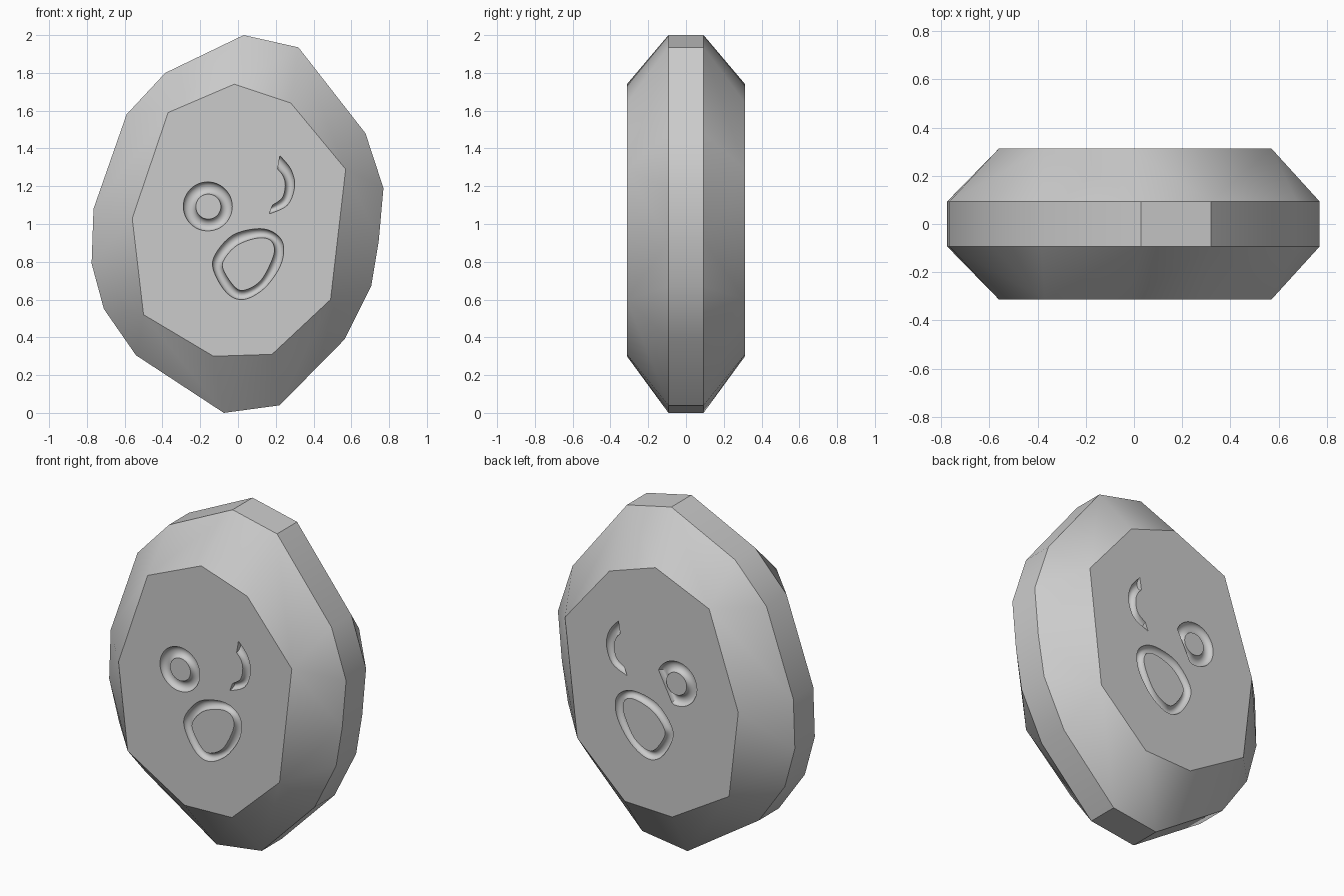
import bpy, bmesh
from math import sin, cos, pi
from mathutils import Vector

if "Cube" in bpy.data.objects:
    bpy.data.objects.remove(bpy.data.objects["Cube"])

HALF = 0.313   # half depth at the flat faces
RIM = 0.093    # half depth of the outer rim band
DEPTH = 0.03   # carving depth


def spline(pts, closed, n=5):
    """Smooth a list of 2D points with Catmull-Rom interpolation."""
    p = [Vector(q) for q in pts]
    c = len(p)
    get = (lambda i: p[i % c]) if closed else (lambda i: p[max(0, min(c - 1, i))])
    out = []
    for i in range(c if closed else c - 1):
        a, b, d, e = (get(i + k) for k in (-1, 0, 1, 2))
        for s in range(n):
            t = s / n
            out.append(0.5 * (2*b + (d - a)*t + (2*a - 5*b + 4*d - e)*t*t
                              + (3*b - a - 3*d + e)*t**3))
    if not closed:
        out.append(p[-1])
    return out


def groove(bm, outer, inner, y, closed=True, seg=24):
    """Add a rounded tube spanning between two border lines, centred at depth y."""
    rings = []
    for o, i in zip(outer, inner):
        m, h = (o + i) / 2, (o - i) / 2
        ring = []
        for k in range(seg):
            a = 2 * pi * (k + 0.5) / seg
            q = m + h * cos(a)
            ring.append(bm.verts.new((q.x, y + DEPTH * sin(a), q.y)))
        rings.append(ring)
    n = len(rings)
    for r in range(n if closed else n - 1):
        a, b = rings[r], rings[(r + 1) % n]
        for k in range(seg):
            j = (k + 1) % seg
            bm.faces.new((a[k], a[j], b[j], b[k]))
    if not closed:
        bm.faces.new(rings[0])
        bm.faces.new(rings[-1])


def to_object(bm, name):
    bmesh.ops.recalc_face_normals(bm, faces=bm.faces)
    me = bpy.data.meshes.new(name)
    bm.to_mesh(me)
    bm.free()
    ob = bpy.data.objects.new(name, me)
    bpy.context.collection.objects.link(ob)
    return ob


# Stone body: hull of the wide rim band and the two smaller flat faces
rim = [(.03, 2), (.32, 1.935), (.675, 1.48), (.77, 1.19), (.745, .91), (.705, .67),
       (.565, .39), (.22, .04), (-.075, 0), (-.54, .305), (-.71, .55), (-.775, .79),
       (-.765, 1.08), (-.59, 1.58), (-.385, 1.8)]
face = [(-.02, 1.74), (.28, 1.64), (.57, 1.29), (.49, .6), (.18, .31),
        (-.13, .3), (-.5, .52), (-.56, 1.03), (-.37, 1.59)]
bm = bmesh.new()
for side in (-1, 1):
    for pts, y in ((rim, RIM), (face, HALF)):
        for x, z in pts:
            bm.verts.new((x, side * y, z))
bmesh.ops.convex_hull(bm, input=bm.verts)
bmesh.ops.dissolve_limit(bm, angle_limit=0.005, verts=bm.verts, edges=bm.edges)
stone = to_object(bm, "face_stone")

# Carved features, repeated on front and back
mouth_out = [(.1, .975), (.19, .955), (.24, .89), (.225, .78), (.14, .66),
             (.03, .6), (-.06, .635), (-.13, .755), (-.12, .84), (-.03, .94)]
mouth_in = [(.1, .925), (.165, .918), (.192, .875), (.18, .81), (.12, .7),
            (.035, .65), (-.02, .67), (-.08, .765), (-.065, .825), (0, .89)]
wink_out = [(.222, 1.362), (.28, 1.29), (.3, 1.2), (.262, 1.1), (.165, 1.053)]
wink_in = [(.21, 1.29), (.238, 1.255), (.25, 1.205), (.235, 1.14), (.183, 1.1)]
bm = bmesh.new()
for side in (-1, 1):
    y = side * HALF
    groove(bm, spline(mouth_out, True), spline(mouth_in, True), y)
    groove(bm, spline(wink_out, False), spline(wink_in, False), y, closed=False)
    # Round eye; the back one has a straight cut on one side
    eye_out, eye_in = [], []
    for k in range(48):
        a = 2 * pi * k / 48
        d = Vector((cos(a), sin(a)))
        reach = d.dot(Vector((.89, -.456)))
        r = min(.13, .084 / reach) if side > 0 and reach > .1 else .13
        eye_out.append(Vector((-.16, 1.093)) + d * r)
        eye_in.append(Vector((-.157, 1.092)) + d * .066)
    groove(bm, eye_out, eye_in, y)
cutter = to_object(bm, "carving_cutter")
cutter.hide_render = True

# Carve and finish
mod = stone.modifiers.new("carve", 'BOOLEAN')
mod.operation = 'DIFFERENCE'
mod.solver = 'EXACT'
mod.object = cutter
bpy.context.view_layer.objects.active = stone
stone.select_set(True)
bpy.ops.object.modifier_apply(modifier=mod.name)
bpy.data.objects.remove(cutter)
bpy.ops.object.shade_smooth_by_angle(angle=0.52)
